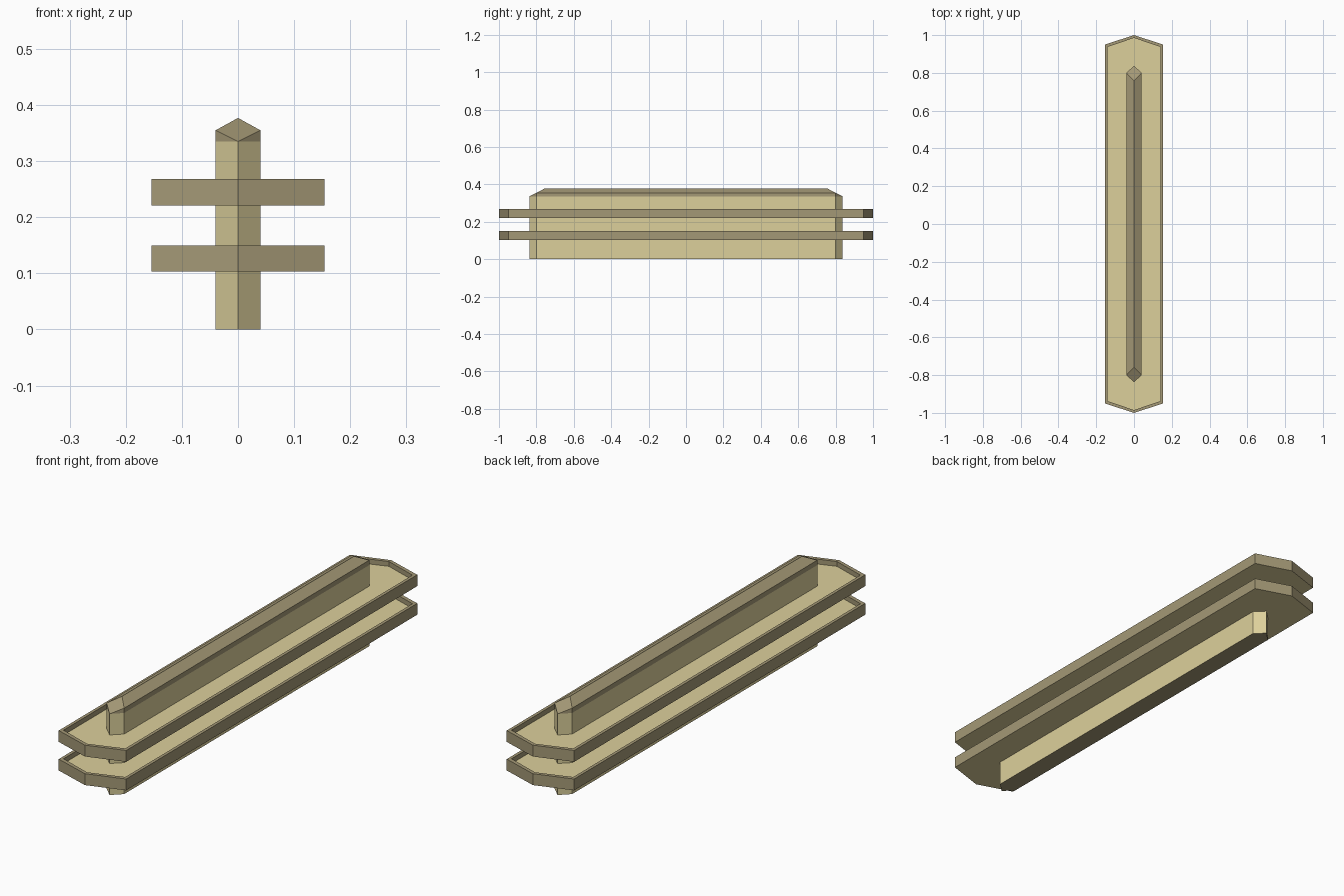
import bpy, bmesh

if "Cube" in bpy.data.objects:
    bpy.data.objects.remove(bpy.data.objects["Cube"])

def material(name, rgb):
    m = bpy.data.materials.new(name)
    m.diffuse_color = (*rgb, 1)
    m.use_nodes = True
    m.node_tree.nodes["Principled BSDF"].inputs["Base Color"].default_value = m.diffuse_color
    return m

LIGHT = material("pale sandstone", (0.72, 0.63, 0.33))
DARK = material("grey tan trim", (0.37, 0.315, 0.18))

def hexagon(half_x, corner_y, tip_y):
    return [(half_x, -corner_y), (half_x, corner_y), (0, tip_y),
            (-half_x, corner_y), (-half_x, -corner_y), (0, -tip_y)]

def loft(name, rings, colours, bottom, top):
    """Stack hexagon rings (outline, z); one colour index per band and per end."""
    bm = bmesh.new()
    loops = [[bm.verts.new((x, y, z)) for x, y in outline] for outline, z in rings]
    for a, b, c in zip(loops, loops[1:], colours):
        for i in range(6):
            j = (i + 1) % 6
            bm.faces.new((a[i], a[j], b[j], b[i])).material_index = c
    bm.faces.new(loops[0][::-1]).material_index = bottom
    bm.faces.new(loops[-1]).material_index = top
    return finish(name, bm)

def finish(name, bm):
    bmesh.ops.recalc_face_normals(bm, faces=bm.faces[:])
    me = bpy.data.meshes.new(name)
    bm.to_mesh(me)
    bm.free()
    me.materials.append(LIGHT)
    me.materials.append(DARK)
    ob = bpy.data.objects.new(name, me)
    bpy.context.collection.objects.link(ob)
    return ob

# Central wall with pointed ends
core = hexagon(0.04, 0.80, 0.838)
loft("central_wall", [(core, 0), (core, 0.335)], [0], 1, 0)

# Ridged cap, sloping to a point at each end
bm = bmesh.new()
for x, y in core:
    bm.verts.new((x, y, 0.335))
    if x:
        bm.verts.new((x, y, 0.355))
for s in (-1, 1):
    bm.verts.new((0, s * 0.757, 0.377))
bmesh.ops.convex_hull(bm, input=bm.verts[:])
bmesh.ops.dissolve_limit(bm, angle_limit=0.02, verts=bm.verts[:], edges=bm.edges[:])
for f in bm.faces:
    f.material_index = 1
finish("ridge_cap", bm)

# Two shallow trays with raised dark rims
outer = hexagon(0.154, 0.95, 1.0)
inner = hexagon(0.141, 0.937, 0.985)
for name, z in (("lower_tray", 0.103), ("upper_tray", 0.221)):
    loft(name, [(outer, z), (outer, z + 0.047), (inner, z + 0.047), (inner, z + 0.027)],
         [1, 1, 1], 0, 0)
